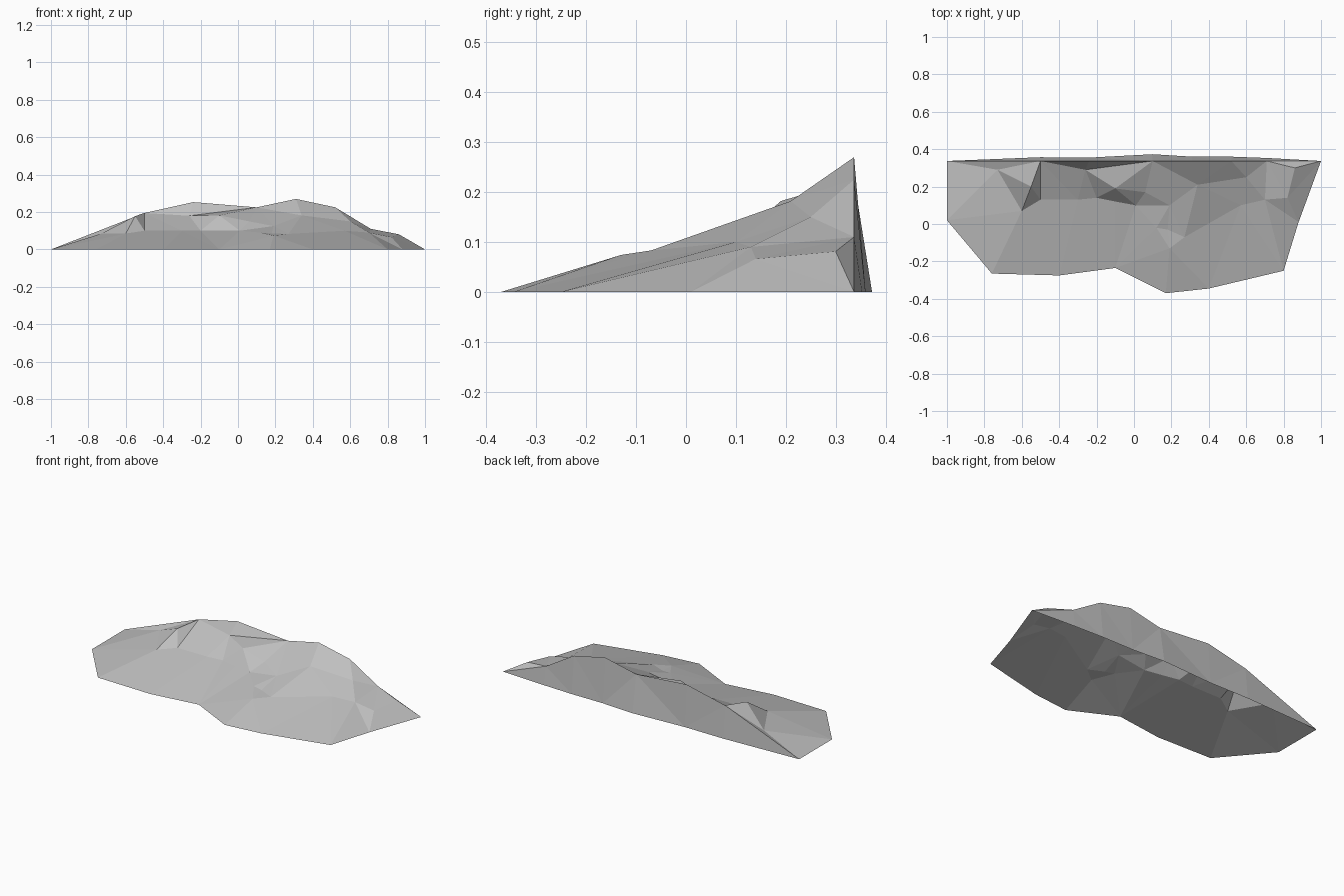
import bpy
import bmesh
from mathutils import Vector
from mathutils.geometry import delaunay_2d_cdt

default_cube = bpy.data.objects.get("Cube")
if default_cube:
    bpy.data.objects.remove(default_cube, do_unlink=True)


def make_material(name, value):
    material = bpy.data.materials.new(name)
    material.use_nodes = True
    colour = (value, value, value, 1)
    material.diffuse_color = colour
    shader = material.node_tree.nodes["Principled BSDF"]
    shader.inputs["Base Color"].default_value = colour
    shader.inputs["Roughness"].default_value = 0.9
    return material


# Ground outline of the front slope, from left to right: x, y
toe = [(-1, .02), (-.76, -.265), (-.4, -.275), (-.1, -.235), (.17, -.37),
       (.4, -.345), (.8, -.25), (.88, .01)]

# Ridge along the back: x, height, outward bulge of the wall foot
BACK = .337
ridge = [(-1, 0, 0), (-.5, .195, .02), (-.24, .253, .018), (.1, .225, .036),
         (.31, .27, .023), (.52, .225, .023), (.71, .11, .016), (1, 0, 0)]

# Crags on the front slope: x, y, height
left_crags = [(-.26, .29, .18), (-.73, .29, .085), (-.55, .2, .178),
              (-.6, .07, .085), (-.5, .13, .1), (-.3, .13, .1),
              (-.2, .14, .1), (-.1, .19, .182), (-.1, .12, .1)]
middle_crags = [(.06, .17, .15), (.19, .1, .125), (.01, .1, .1),
                (.12, -.02, .09), (.18, -.03, .085), (.27, -.07, .083),
                (.19, -.13, .074)]
right_crags = [(.34, .21, .182), (.6, .25, .15), (.57, .1, .1),
               (.7, .13, .09), (.82, .14, .066), (.86, .3, .081)]
crags = left_crags + middle_crags + right_crags


def add_front_slope(bm):
    """Triangulate the slope between the ground outline and the ridge."""
    points = [Vector((x, y, 0)) for x, y in toe]
    points += [Vector((x, BACK, z)) for x, z, bulge in reversed(ridge)]
    outline = list(range(len(points)))
    points += [Vector(crag) for crag in crags]

    # Keep the sharp hollow below the left part of the ridge
    hollow = len(outline)
    ridge_end = hollow - 1
    creases = [(hollow, ridge_end - i) for i in (1, 2, 3)]

    flat, _, faces, origins, _, _ = delaunay_2d_cdt(
        [p.xy for p in points], creases, [outline], 1, 1e-5)
    verts = [bm.verts.new((p.x, p.y, points[source[0]].z))
             for p, source in zip(flat, origins)]
    for face in faces:
        bm.faces.new([verts[i] for i in face])


def add_back_wall(bm):
    """Close the back with a steep wall that bows out at its foot."""
    top = [bm.verts.new((x, BACK, z)) for x, z, bulge in ridge]
    foot = [bm.verts.new((x, BACK + bulge, 0)) for x, z, bulge in ridge]
    for i in range(len(ridge) - 1):
        bm.faces.new((top[i], top[i + 1], foot[i + 1], foot[i]))


# Rock mound: open underneath, flat faceted
bm = bmesh.new()
add_front_slope(bm)
add_back_wall(bm)
bmesh.ops.remove_doubles(bm, verts=bm.verts, dist=1e-4)
bmesh.ops.triangulate(bm, faces=[f for f in bm.faces if len(f.verts) > 3])
mesh = bpy.data.meshes.new("rock_mound")
bm.to_mesh(mesh)
bm.free()
mesh.materials.append(make_material("stone grey", .52))
rock_mound = bpy.data.objects.new("rock_mound", mesh)
bpy.context.collection.objects.link(rock_mound)
